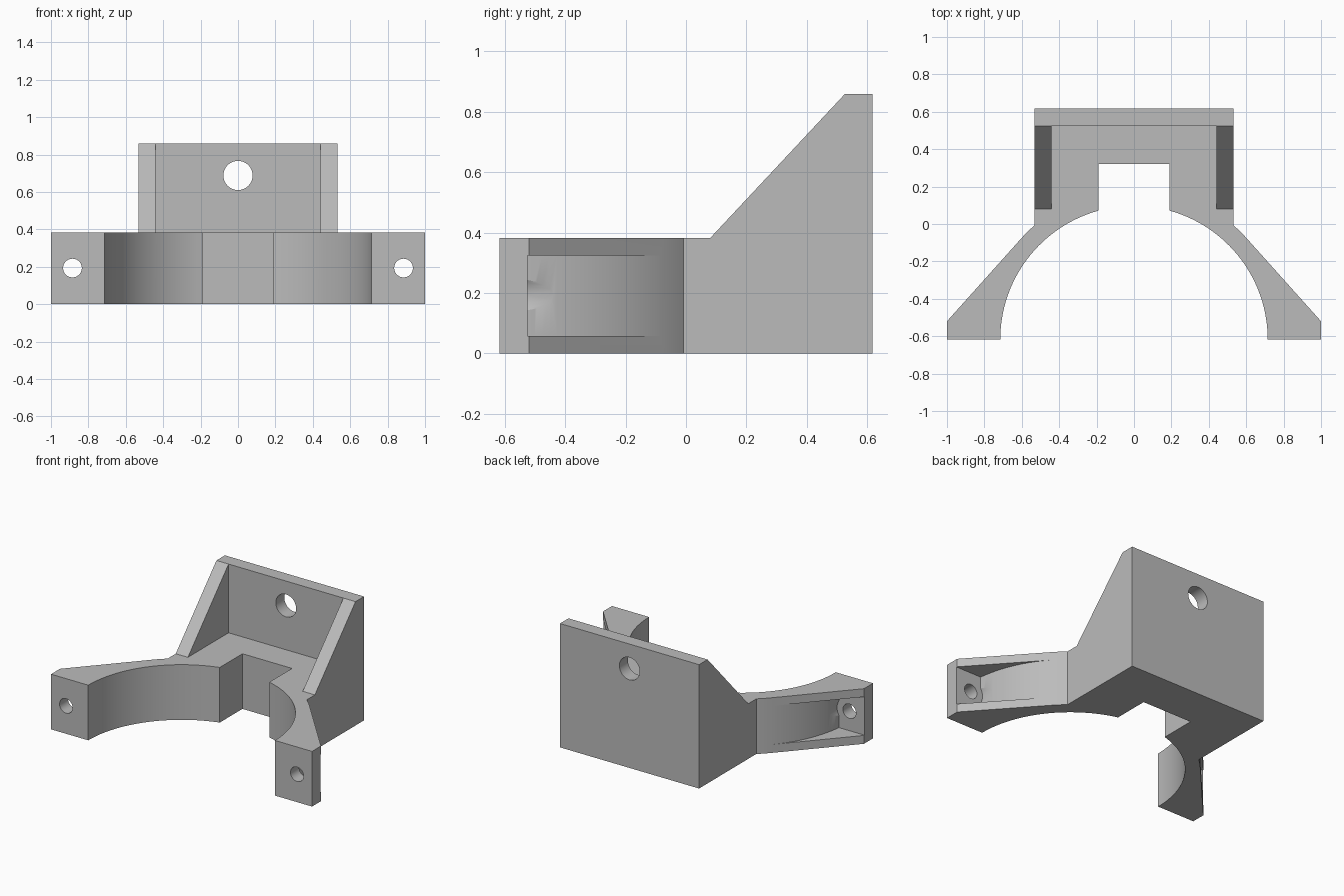
import bpy, bmesh, math
from mathutils import Matrix, Vector

cube = bpy.data.objects.get("Cube")
if cube:
    bpy.data.objects.remove(cube, do_unlink=True)

# Main dimensions
BACK, FRONT = 0.618, -0.618
WIDE, BASE_H, TOP_H = 0.533, 0.382, 0.858
R_IN, R_OUT = 0.715, 0.81
PLATE_Y, FLANGE_Y = 0.525, -0.525
HOLE_X, HOLE_Z = 0.885, 0.193

grey = bpy.data.materials.new("plain grey")
grey.use_nodes = True
colour = (0.5, 0.5, 0.5, 1)
grey.diffuse_color = colour
grey.node_tree.nodes["Principled BSDF"].inputs["Base Color"].default_value = colour


def arc(radius, start, end, steps):
    """Points on a circle round the saddle centre, angles in radians."""
    return [(radius * math.cos(start + (end - start) * i / steps),
             FRONT + radius * math.sin(start + (end - start) * i / steps))
            for i in range(steps + 1)]


def finish(name, bm):
    bmesh.ops.recalc_face_normals(bm, faces=bm.faces)
    mesh = bpy.data.meshes.new(name)
    bm.to_mesh(mesh)
    bm.free()
    mesh.materials.append(grey)
    obj = bpy.data.objects.new(name, mesh)
    bpy.context.collection.objects.link(obj)
    return obj


def prism(name, points, low, high, along_x=False):
    """Extrude a plan (x, y) up z, or a side profile (y, z) along x."""
    def place(p):
        return (low, *p) if along_x else (*p, low)
    bm = bmesh.new()
    face = bm.faces.new([bm.verts.new(place(p)) for p in points])
    out = bmesh.ops.extrude_face_region(bm, geom=[face])
    move = Vector((high - low, 0, 0) if along_x else (0, 0, high - low))
    verts = [v for v in out["geom"] if isinstance(v, bmesh.types.BMVert)]
    bmesh.ops.translate(bm, vec=move, verts=verts)
    return finish(name, bm)


def drill(name, x, z, radius, y0, y1):
    """Cylinder along y."""
    bm = bmesh.new()
    bmesh.ops.create_cone(
        bm, cap_ends=True, segments=40, radius1=radius, radius2=radius, depth=y1 - y0,
        matrix=Matrix.Translation((x, (y0 + y1) / 2, z)) @ Matrix.Rotation(math.pi / 2, 4, 'X'))
    return finish(name, bm)


def mirrored(points):
    return [(-x, y) for x, y in reversed(points)]


# Plan outline: saddle arc, relief notch, arms tangent to the outer arc, rear block
tangent = math.radians(41.6)
notch_angle = math.acos(0.19 / R_IN)
corner_angle = math.acos(WIDE / R_OUT)
right_half = ([(0.19, 0.32)] + arc(R_IN, notch_angle, 0, 32)
              + [(1, FRONT), (1, -0.52)]
              + arc(R_OUT, tangent, corner_angle, 4) + [(WIDE, BACK)])
bracket = prism("saddle_bracket", right_half + mirrored(right_half), 0, TOP_H)

# Sloped front of the gussets, and the space between them
cutters = [
    prism("slope_cutter", [(-1, BASE_H), (0.08, BASE_H), (PLATE_Y, TOP_H),
                           (PLATE_Y, 1), (-1, 1)], -1.2, 1.2, along_x=True),
    prism("shelf_cutter", [(-0.44, -1), (0.44, -1), (0.44, PLATE_Y),
                           (-0.44, PLATE_Y)], BASE_H, 1),
    drill("plate_hole_cutter", 0, 0.688, 0.078, 0.4, 0.8),
]

# Pockets between the arm webs, with screw holes and screw head clearance
start = math.asin((FLANGE_Y - FRONT) / R_OUT)
pocket = arc(R_OUT, start, tangent, 20) + [(0.8, 0.1), (1.2, 0.1), (1.2, FLANGE_Y)]
for side, label in ((1, "left"), (-1, "right")):
    plan = pocket if side > 0 else mirrored(pocket)
    cutters += [
        prism(label + "_pocket_cutter", plan, 0.058, 0.325),
        drill(label + "_clearance_cutter", side * HOLE_X, HOLE_Z, 0.095, FLANGE_Y, -0.3),
        drill(label + "_screw_cutter", side * HOLE_X, HOLE_Z, 0.05, -0.8, -0.45),
    ]

bpy.ops.object.select_all(action='DESELECT')
bpy.context.view_layer.objects.active = bracket
bracket.select_set(True)
for cutter in cutters:
    mod = bracket.modifiers.new(cutter.name, 'BOOLEAN')
    mod.operation, mod.solver, mod.object = 'DIFFERENCE', 'EXACT', cutter
    bpy.ops.object.modifier_apply(modifier=mod.name)
    bpy.data.objects.remove(cutter, do_unlink=True)

bpy.ops.object.shade_smooth_by_angle(angle=math.radians(25))
